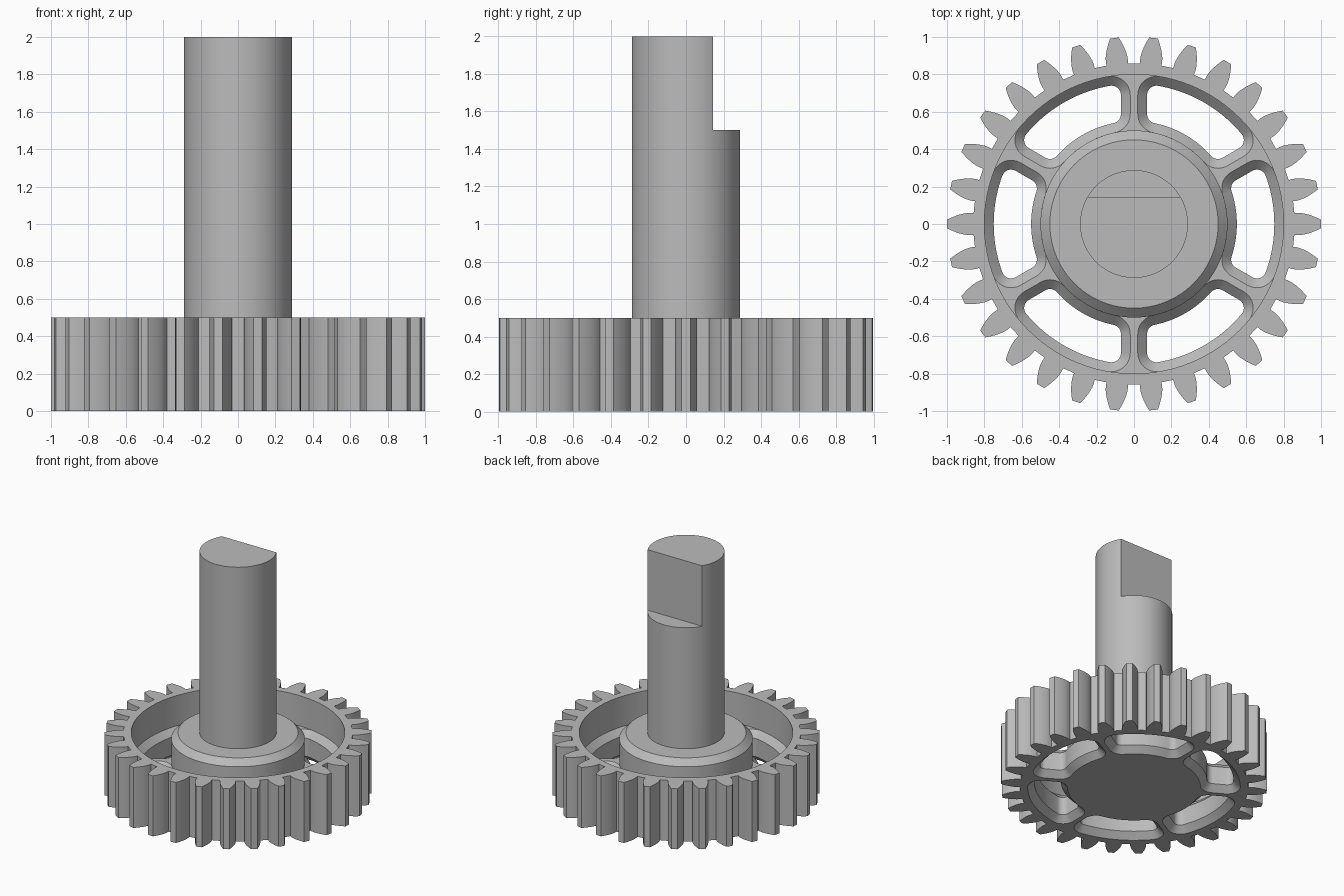
import bpy, bmesh
from math import sin, cos, tan, pi, radians, sqrt, acos, asin

cube = bpy.data.objects.get("Cube")
if cube:
    bpy.data.objects.remove(cube, do_unlink=True)

steel = bpy.data.materials.new("grey steel")
steel.use_nodes = True
steel.diffuse_color = (0.5, 0.5, 0.5, 1)
steel.node_tree.nodes["Principled BSDF"].inputs["Base Color"].default_value = (0.5, 0.5, 0.5, 1)

TEETH, HEIGHT, WEB = 30, 0.5, 0.25
RIM_IN, HUB, SHAFT, CHAMFER = 0.8, 0.5, 0.288, 0.05
SEGS = 96


def polar(r, a):
    return (r * cos(a), r * sin(a))


def circle(r, n=SEGS):
    return [polar(r, 2 * pi * i / n) for i in range(n)]


def lerp(a, b, n):
    return [a + (b - a) * i / n for i in range(n + 1)]


def loft(bm, rings):
    """Closed solid through matching outlines, given as (points, z)."""
    loops = [[bm.verts.new((x, y, z)) for x, y in pts] for pts, z in rings]
    for low, high in zip(loops, loops[1:]):
        for i in range(len(low)):
            j = (i + 1) % len(low)
            bm.faces.new((low[i], low[j], high[j], high[i]))
    bm.faces.new(loops[0][::-1])
    bm.faces.new(loops[-1])


def solid(name, stacks):
    bm = bmesh.new()
    for rings in stacks:
        loft(bm, rings)
    bmesh.ops.recalc_face_normals(bm, faces=bm.faces)
    mesh = bpy.data.meshes.new(name)
    bm.to_mesh(mesh)
    bm.free()
    mesh.materials.append(steel)
    obj = bpy.data.objects.new(name, mesh)
    bpy.context.collection.objects.link(obj)
    return obj


def activate(obj):
    bpy.ops.object.select_all(action='DESELECT')
    obj.select_set(True)
    bpy.context.view_layer.objects.active = obj


def cut(obj, cutter):
    activate(obj)
    mod = obj.modifiers.new("cut", 'BOOLEAN')
    mod.operation, mod.solver, mod.object = 'DIFFERENCE', 'EXACT', cutter
    bpy.ops.object.modifier_apply(modifier=mod.name)
    bpy.data.objects.remove(cutter, do_unlink=True)


def smooth(obj):
    activate(obj)
    bpy.ops.object.shade_smooth_by_angle(angle=radians(25))


# Involute tooth outline
def gear_outline():
    module = 2 / (TEETH + 2)
    pitch = module * TEETH / 2
    root, base = pitch - 1.25 * module, pitch * cos(radians(20))
    base_half = pi / (2 * TEETH) + tan(radians(20)) - radians(20)
    flank = [(root, base_half)]
    for r in lerp(base, 1.0, 6):
        alpha = acos(min(1, base / r))
        flank.append((r, base_half - (tan(alpha) - alpha)))
    pts = []
    for t in range(TEETH):
        mid = 2 * pi * t / TEETH
        pts += [polar(r, mid - a) for r, a in flank]
        pts += [polar(r, mid + a) for r, a in reversed(flank)]
    return pts


# Rounded opening between two spokes, grown outward by an offset
def opening(grow, turn):
    r_in, r_out, spoke, corner = 0.55, 0.75, 0.07, 0.05
    ci, co = r_in + corner, r_out - corner
    a, b = asin((spoke + corner) / ci), asin((spoke + corner) / co)
    half = [(polar(r_in - grow, t)) for t in lerp(pi / 6, a, 10)[:-1]]
    for c, ang, start, end in ((ci, a, a - pi, -pi / 2), (co, b, -pi / 2, b)):
        cx, cy = polar(c, ang)
        for t in lerp(start, end, 8):
            dx, dy = polar(corner + grow, t)
            half.append((cx + dx, cy + dy))
    half += [polar(r_out + grow, t) for t in lerp(b, pi / 6, 10)[1:]]
    # Put the opening's middle on the x axis, mirror it, then turn it
    c, s = cos(-pi / 6), sin(-pi / 6)
    half = [(x * c - y * s, x * s + y * c) for x, y in half]
    full = half + [(x, -y) for x, y in half[-2:0:-1]]
    c, s = cos(turn), sin(turn)
    return [(x * c - y * s, x * s + y * c) for x, y in full]


# Toothed rim
rim = solid("toothed_rim", [[(gear_outline(), 0), (gear_outline(), HEIGHT)]])
bore = circle(RIM_IN)
cut(rim, solid("rim_bore", [[(bore, -0.1), (bore, HEIGHT + 0.1)]]))
smooth(rim)

# Spoked web with openings chamfered on both faces
web = solid("spoked_web", [[(circle(RIM_IN + 0.01), 0), (circle(RIM_IN + 0.01), WEB)]])
levels = ((CHAMFER + 0.01, -0.01), (0, CHAMFER), (0, WEB - CHAMFER), (CHAMFER + 0.01, WEB + 0.01))
cut(web, solid("web_openings", [[(opening(g, k * pi / 3), z) for g, z in levels] for k in range(6)]))
smooth(web)

# Hub with a chamfered top edge
hub = solid("hub", [[(circle(HUB), 0), (circle(HUB), HEIGHT - CHAMFER),
                     (circle(HUB - CHAMFER), HEIGHT)]])
smooth(hub)

# Shaft with a flat cut into the back of its upper end
shaft = solid("shaft", [[(circle(SHAFT), HEIGHT - 0.02), (circle(SHAFT), 2)]])
block = [(-0.5, 0.145), (0.5, 0.145), (0.5, 0.5), (-0.5, 0.5)]
cut(shaft, solid("flat_cutter", [[(block, 1.5), (block, 2.1)]]))
smooth(shaft)
